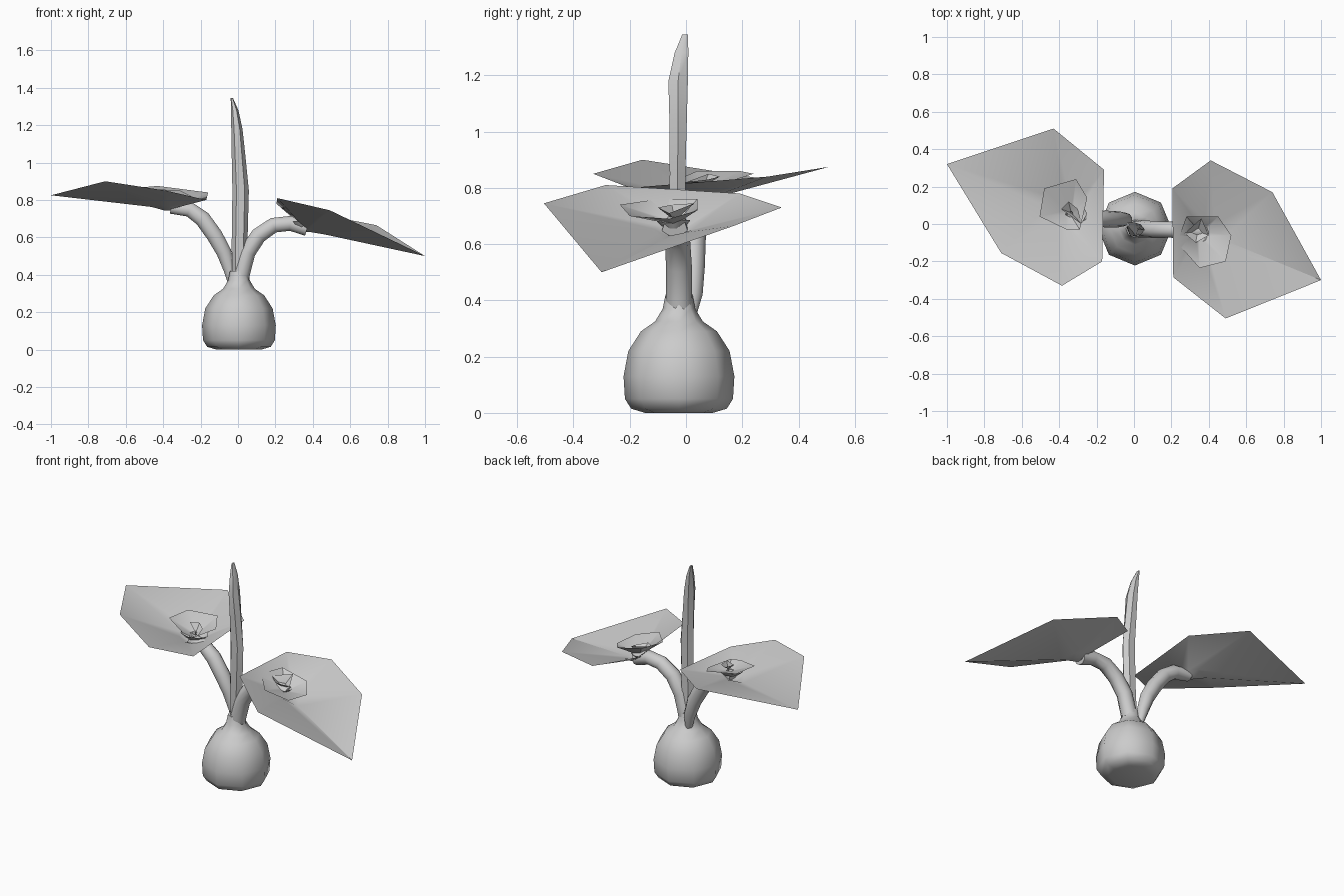
import bpy, bmesh, math
from mathutils import Vector

cube = bpy.data.objects.get("Cube")
if cube:
    bpy.data.objects.remove(cube, do_unlink=True)

grey = bpy.data.materials.new("plain grey")
grey.use_nodes = True
grey.diffuse_color = (0.6, 0.6, 0.6, 1)
grey.node_tree.nodes["Principled BSDF"].inputs["Base Color"].default_value = (0.6, 0.6, 0.6, 1)


def loft(name, rings, cap_start=True, cap_end=True, angle=50, recalc=True):
    """Skin a list of equally long closed rings of points."""
    bm = bmesh.new()
    loops = [[bm.verts.new(p) for p in ring] for ring in rings]
    n = len(loops[0])
    for a, b in zip(loops, loops[1:]):
        for i in range(n):
            j = (i + 1) % n
            bm.faces.new((a[i], a[j], b[j], b[i]))
    if cap_start:
        bm.faces.new(loops[0][::-1])
    if cap_end:
        bm.faces.new(loops[-1])
    if recalc:
        bmesh.ops.recalc_face_normals(bm, faces=bm.faces)
    mesh = bpy.data.meshes.new(name)
    bm.to_mesh(mesh)
    bm.free()
    mesh.materials.append(grey)
    obj = bpy.data.objects.new(name, mesh)
    bpy.context.collection.objects.link(obj)
    bpy.ops.object.select_all(action='DESELECT')
    obj.select_set(True)
    bpy.context.view_layer.objects.active = obj
    bpy.ops.object.shade_smooth_by_angle(angle=math.radians(angle))
    return obj


def ellipse(x, y, z, rx, ry, n):
    turns = [math.tau * i / n for i in range(n)]
    return [Vector((x + rx * math.cos(t), y + ry * math.sin(t), z)) for t in turns]


def stem(name, path, radii, n=10):
    """Tube that bends in the xz plane."""
    pts = [Vector(p) for p in path]
    rings = []
    for i, (p, r) in enumerate(zip(pts, radii)):
        d = pts[min(i + 1, len(pts) - 1)] - pts[max(i - 1, 0)]
        side = Vector((0, 1, 0))
        up = d.cross(side).normalized()
        rings.append([p + r * (math.cos(math.tau * k / n) * side
                               + math.sin(math.tau * k / n) * up) for k in range(n)])
    loft(name, rings)


def funnel(name, rim, base, shrink=0.16, dip=0.02):
    """Open petal: outline drawn down to a small closed throat."""
    rim = [Vector(p) for p in rim]
    base = Vector(base)
    throat = [base + Vector(((p.x - base.x) * shrink, (p.y - base.y) * shrink,
                             (p.z - base.z) * shrink + dip)) for p in rim]
    floor = [base + Vector(((p.x - base.x) * 0.06, (p.y - base.y) * 0.06, 0)) for p in rim]
    loft(name, [floor, throat, rim], cap_end=False, angle=35, recalc=False)


# Bulb with neck
profile = [(0.12, 0), (0.17, 0.015), (0.192, 0.05), (0.197, 0.13), (0.18, 0.22),
           (0.135, 0.29), (0.085, 0.325), (0.058, 0.37), (0.048, 0.42)]
loft("bulb", [ellipse(0.005, -0.025, z, r, r, 8) for r, z in profile], angle=60)

# Stems
stem("left_stem", [(0, -0.02, 0.33), (0.02, -0.025, 0.41), (0.05, -0.025, 0.52),
                   (0.11, -0.03, 0.61), (0.19, -0.03, 0.665), (0.28, -0.035, 0.675),
                   (0.37, -0.04, 0.65)],
     [0.05, 0.047, 0.046, 0.045, 0.043, 0.042, 0.045])
stem("right_stem", [(-0.03, 0.015, 0.34), (-0.042, 0.025, 0.42), (-0.075, 0.025, 0.52),
                    (-0.125, 0.025, 0.61), (-0.19, 0.03, 0.7), (-0.26, 0.04, 0.75),
                    (-0.36, 0.05, 0.76)],
     [0.02, 0.034, 0.042, 0.045, 0.045, 0.042, 0.035])

# Rolled upright leaf: z, centre x, centre y, half widths
sections = [(0.35, 0.0, -0.02, 0.03, 0.035), (0.55, 0.008, -0.03, 0.042, 0.035),
            (0.85, 0.014, -0.03, 0.044, 0.032), (1.05, 0.002, -0.028, 0.036, 0.036),
            (1.18, -0.006, -0.028, 0.03, 0.04), (1.28, -0.018, -0.016, 0.02, 0.028),
            (1.345, -0.033, -0.003, 0.006, 0.012)]
loft("upright_leaf", [ellipse(x, y, z, rx, ry, 6) for z, x, y, rx, ry in sections], angle=40)

# Left flower
funnel("left_outer_petal",
       [(0.205, 0.19, 0.78), (0.41, 0.34, 0.73), (0.74, 0.17, 0.665),
        (1.0, -0.3, 0.5), (0.49, -0.505, 0.745), (0.21, -0.285, 0.81)][::-1],
       (0.37, -0.04, 0.63), dip=0.005)
funnel("left_inner_petal",
       [(0.28, 0.04, 0.76), (0.45, 0.04, 0.72), (0.52, -0.06, 0.69),
        (0.49, -0.2, 0.7), (0.35, -0.235, 0.74), (0.23, -0.1, 0.76)][::-1],
       (0.35, -0.04, 0.645))
funnel("left_heart",
       [(0.27, -0.05, 0.74), (0.36, 0.03, 0.745), (0.4, -0.06, 0.71), (0.33, -0.1, 0.73)][::-1],
       (0.34, -0.04, 0.66))

# Right flower
funnel("right_outer_petal",
       [(-0.16, 0.29, 0.84), (-0.43, 0.51, 0.875), (-1.0, 0.32, 0.825),
        (-0.71, -0.155, 0.9), (-0.385, -0.33, 0.85), (-0.17, -0.2, 0.8)],
       (-0.36, 0.05, 0.745), dip=0.005)
funnel("right_inner_petal",
       [(-0.25, 0.14, 0.82), (-0.31, 0.24, 0.85), (-0.48, 0.19, 0.86),
        (-0.505, 0.04, 0.86), (-0.36, -0.03, 0.83), (-0.29, -0.03, 0.82)],
       (-0.34, 0.05, 0.765))
funnel("right_heart",
       [(-0.3, 0.08, 0.83), (-0.35, 0.12, 0.84), (-0.39, 0.08, 0.85), (-0.28, 0.0, 0.82)],
       (-0.335, 0.06, 0.78))

# Shallow cups inside the flowers
for name, x, y, z, rx, ry in [("left_cup", 0.34, -0.045, 0.655, 0.06, 0.06),
                              ("right_cup", -0.34, 0.055, 0.775, 0.09, 0.065)]:
    loft(name, [ellipse(x, y, z, rx * 0.6, ry * 0.6, 8),
                ellipse(x, y, z + 0.03, rx, ry, 8)], cap_end=False, recalc=False)
